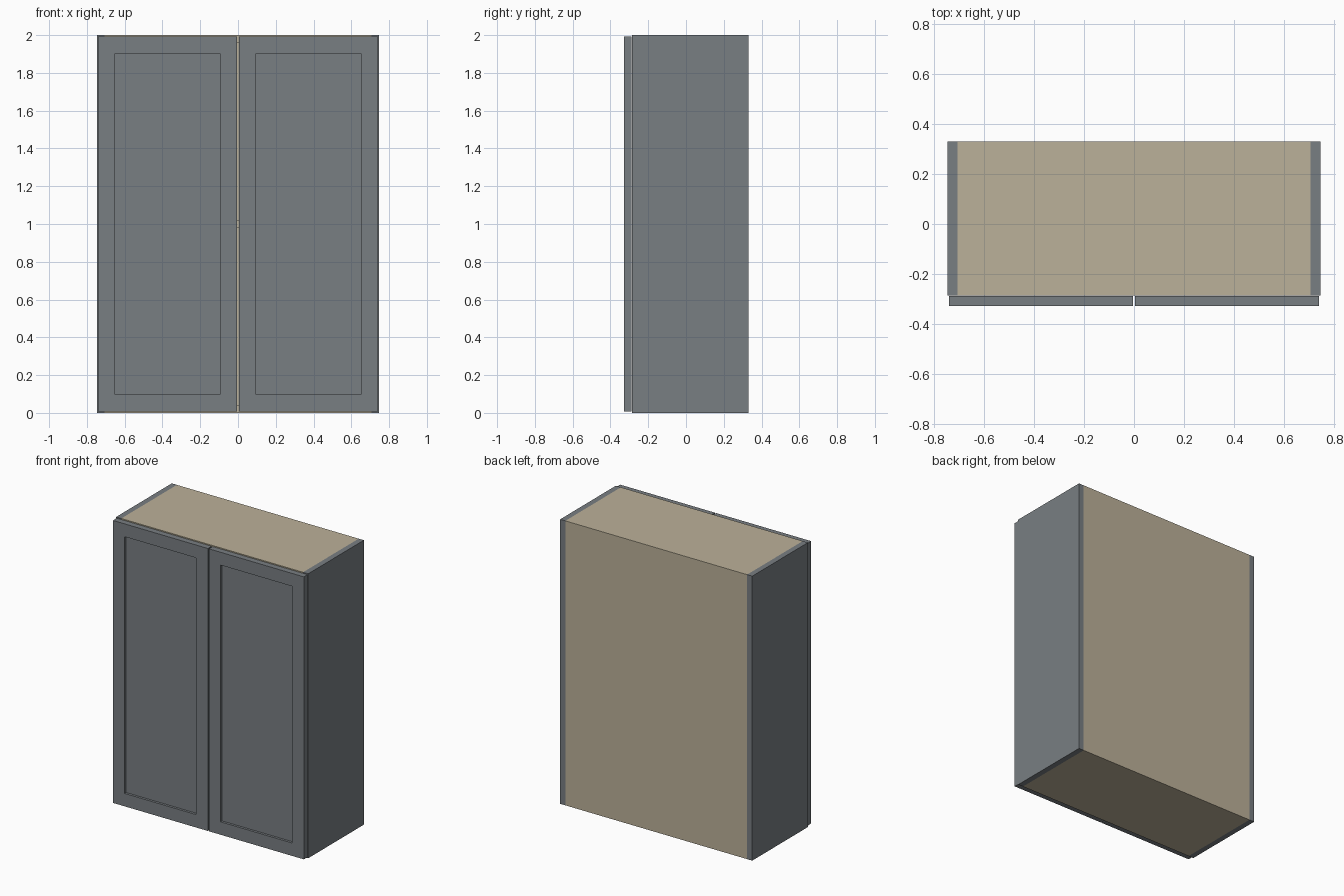
import bpy, bmesh

if "Cube" in bpy.data.objects:
    bpy.data.objects.remove(bpy.data.objects["Cube"])

W, H = 0.747, 2.0            # half width, height
T = 0.04                     # board thickness
FRONT, BACK = -0.287, 0.331  # carcass depth range
DOOR_FRONT = -0.329


def material(name, color):
    m = bpy.data.materials.new(name)
    m.diffuse_color = color
    m.use_nodes = True
    m.node_tree.nodes["Principled BSDF"].inputs["Base Color"].default_value = m.diffuse_color
    return m


paint = material("grey_paint", (0.19, 0.21, 0.225, 1))
wood = material("pale_wood", (0.50, 0.44, 0.32, 1))


def add_object(name, bm, mat):
    bmesh.ops.recalc_face_normals(bm, faces=bm.faces)
    me = bpy.data.meshes.new(name)
    bm.to_mesh(me)
    bm.free()
    me.materials.append(mat)
    ob = bpy.data.objects.new(name, me)
    bpy.context.collection.objects.link(ob)
    return ob


def box_mesh(x, y, z):
    bm = bmesh.new()
    bmesh.ops.create_cube(bm, size=1)
    for v in bm.verts:
        for i, (a, b) in enumerate((x, y, z)):
            v.co[i] = b if v.co[i] > 0 else a
    return bm


def board(name, x, y, z, mat):
    return add_object(name, box_mesh(x, y, z), mat)


def door(name, x, z):
    # slab with a recessed flat panel inside a raised frame
    bm = box_mesh(x, (DOOR_FRONT, FRONT - 0.001), z)
    bm.normal_update()
    face = [f for f in bm.faces if f.normal.y < -0.9]
    bmesh.ops.inset_region(bm, faces=face, thickness=0.128)
    walls = bmesh.ops.extrude_face_region(bm, geom=face)["geom"]
    bmesh.ops.delete(bm, geom=face, context='FACES_ONLY')
    for v in walls:
        if isinstance(v, bmesh.types.BMVert):
            v.co.y += 0.017
    return add_object(name, bm, paint)


# Mirrored sides and doors
for label, s in (("left", -1), ("right", 1)):
    board(label + "_side", sorted((s * W, s * (W - T))), (FRONT, BACK), (0, H), paint)
    door(label + "_door", sorted((s * 0.004, s * 0.742)), (0.007, H - 0.007))

# Top, bottom and middle shelf
inner = (-W + T, W - T)
back_front = BACK - 0.02
board("top_board", inner, (FRONT, back_front), (H - T, H), wood)
board("bottom_board", inner, (FRONT, back_front), (0, T), wood)
board("middle_shelf", inner, (FRONT + 0.01, back_front), (H / 2 - T / 2, H / 2 + T / 2), wood)

# Back panel
board("back_panel", inner, (back_front, BACK), (0, H), wood)
